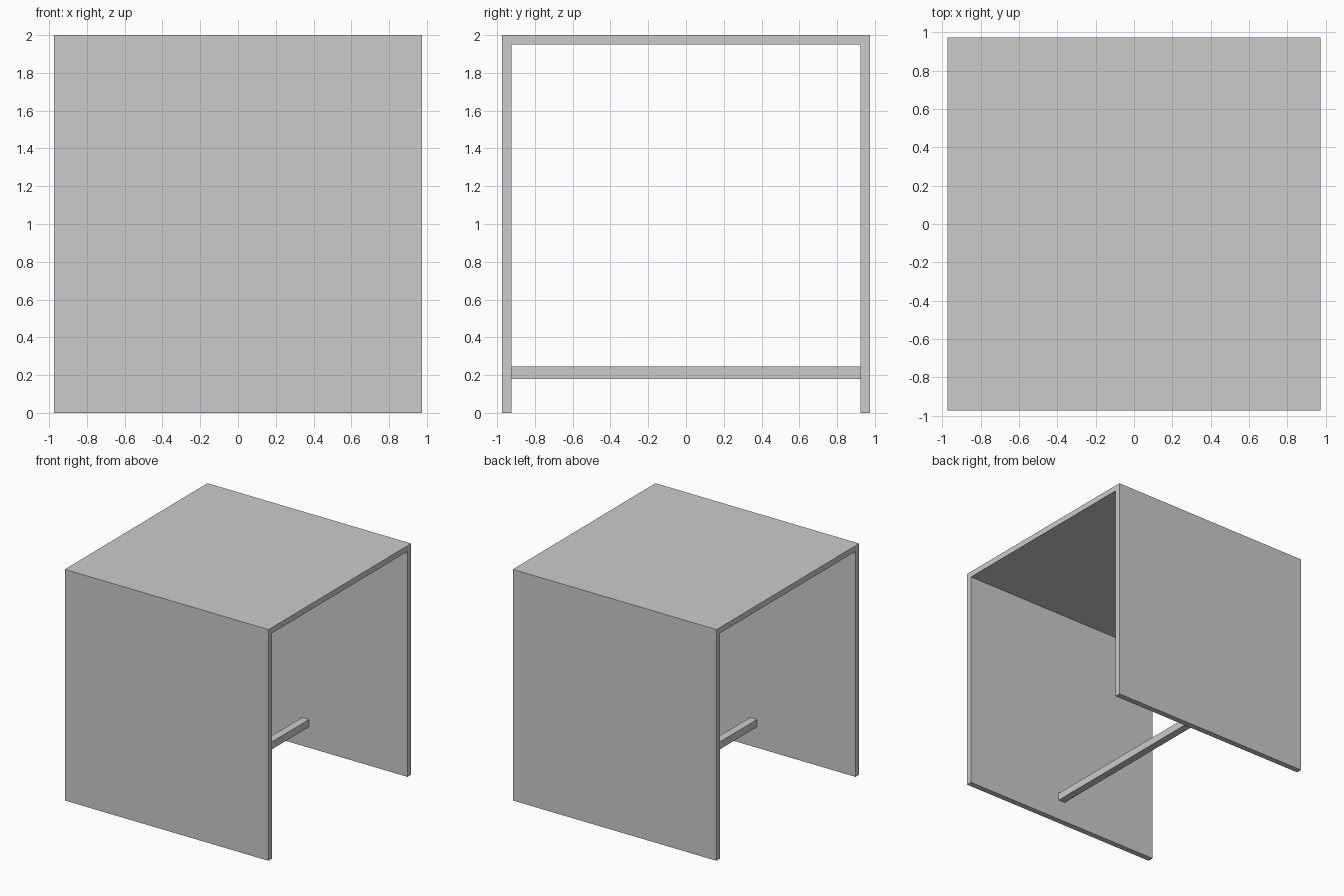
import bpy
import bmesh

if "Cube" in bpy.data.objects:
    bpy.data.objects.remove(bpy.data.objects["Cube"])

HALF = 0.975   # half width and half depth
T = 0.05       # board thickness
TOP = 2.0


def extrude_profile(name, profile, half_width):
    """Extrude a closed (y, z) outline symmetrically along x."""
    bm = bmesh.new()
    face = bm.faces.new([bm.verts.new((-half_width, y, z)) for y, z in profile])
    result = bmesh.ops.extrude_face_region(bm, geom=[face])
    verts = [g for g in result["geom"] if isinstance(g, bmesh.types.BMVert)]
    bmesh.ops.translate(bm, vec=(2 * half_width, 0, 0), verts=verts)
    bmesh.ops.recalc_face_normals(bm, faces=bm.faces)
    mesh = bpy.data.meshes.new(name)
    bm.to_mesh(mesh)
    bm.free()
    obj = bpy.data.objects.new(name, mesh)
    bpy.context.collection.objects.link(obj)
    return obj


# Table body: top and two side panels as one seamless inverted U
inner = HALF - T
extrude_profile("table_body", [
    (-HALF, 0), (-HALF, TOP), (HALF, TOP), (HALF, 0),
    (inner, 0), (inner, TOP - T), (-inner, TOP - T), (-inner, 0),
], HALF)

# Stretcher bar joining the side panels near the floor
extrude_profile("stretcher_bar", [
    (-inner, 0.18), (-inner, 0.245), (inner, 0.245), (inner, 0.18),
], 0.0325)
